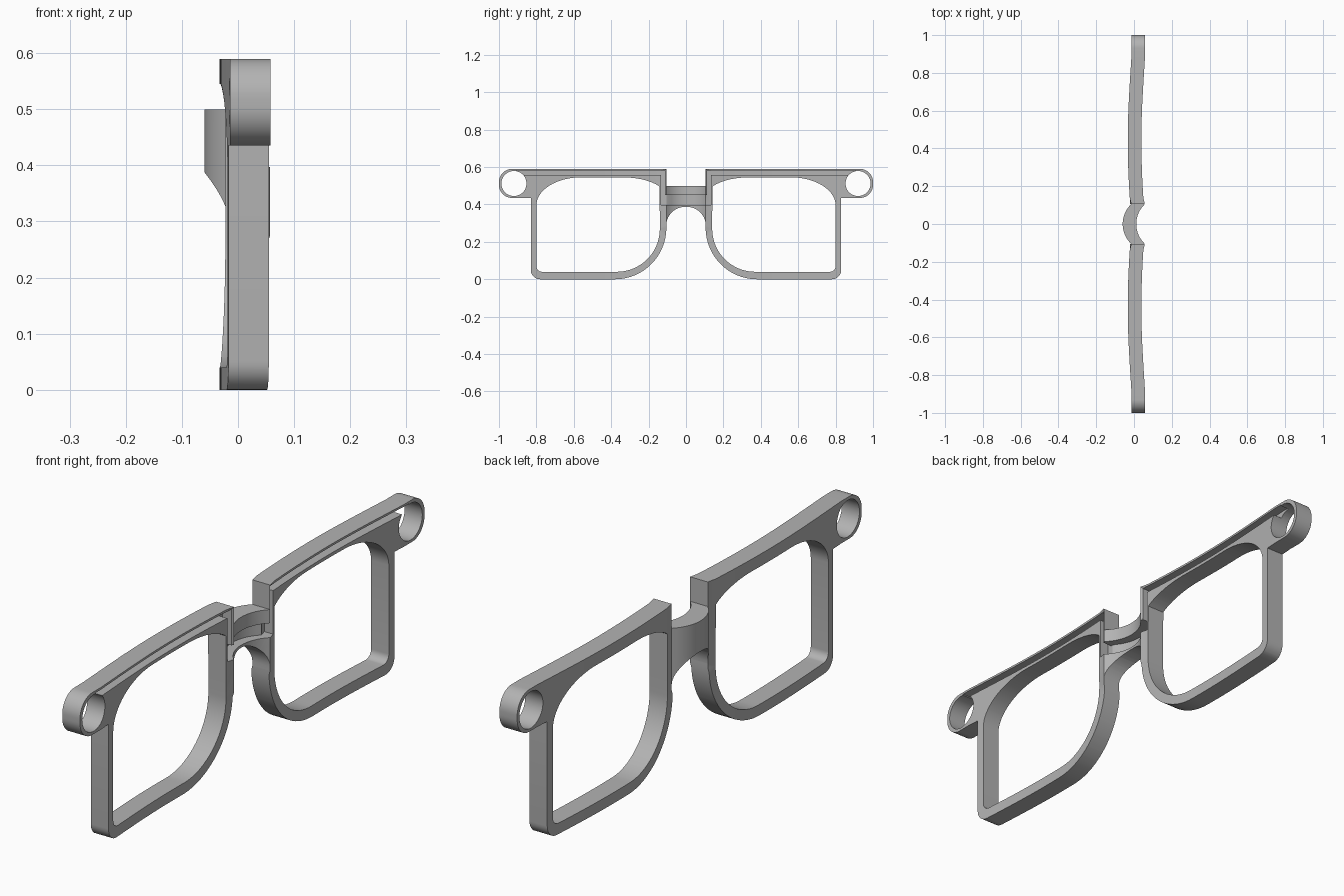
import bpy, bmesh, math
from mathutils import Vector

if "Cube" in bpy.data.objects:
    bpy.data.objects.remove(bpy.data.objects["Cube"])

THICK = 0.072          # front-to-back depth of the frame
GROOVE = 0.036         # depth of the wire channel

grey = bpy.data.materials.new("frame grey")
grey.use_nodes = True
grey.diffuse_color = (0.45, 0.45, 0.45, 1)
grey.node_tree.nodes["Principled BSDF"].inputs["Base Color"].default_value = grey.diffuse_color


def arc(cy, cz, ry, rz, start, end, n=14):
    angles = [math.radians(start + (end - start) * i / n) for i in range(n + 1)]
    return [(cy + ry * math.cos(a), cz + rz * math.sin(a)) for a in angles]


def mirrored(points):
    return [(-y, z) for y, z in reversed(points)]


def prism(name, loops, x0, x1):
    """Fill the loops (outline and holes) in the YZ plane and extrude along X."""
    curve = bpy.data.curves.new(name, 'CURVE')
    curve.dimensions = '2D'
    curve.fill_mode = 'BOTH'
    curve.extrude = (x1 - x0) / 2
    for loop in loops:
        spline = curve.splines.new('POLY')
        spline.points.add(len(loop) - 1)
        spline.use_cyclic_u = True
        for point, (y, z) in zip(spline.points, loop):
            point.co = (y, z, 0, 1)
    temp = bpy.data.objects.new(name + " curve", curve)
    bpy.context.collection.objects.link(temp)
    graph = bpy.context.evaluated_depsgraph_get()
    mesh = bpy.data.meshes.new_from_object(temp.evaluated_get(graph))
    bpy.data.objects.remove(temp)
    bm = bmesh.new()
    bm.from_mesh(mesh)
    bmesh.ops.remove_doubles(bm, verts=bm.verts, dist=1e-5)
    for v in bm.verts:
        y, z, x = v.co
        v.co = (x + (x0 + x1) / 2, y, z)
    bmesh.ops.recalc_face_normals(bm, faces=bm.faces)
    bm.to_mesh(mesh)
    bm.free()
    mesh.name = name
    obj = bpy.data.objects.new(name, mesh)
    bpy.context.collection.objects.link(obj)
    return obj


def bow(y):
    """Offset along X: each rim is gently bowed, the bridge is an arch."""
    y = abs(y)
    if y < 0.105:
        r = 0.145
        return -0.024 + r - math.sqrt(r * r - y * y)
    if y < 0.45:
        return 0.003 + 0.013 * ((0.45 - y) / 0.345) ** 2
    t = min(1, (y - 0.45) / 0.43)
    return 0.003 + 0.019 * t * t * (1.6 - 0.6 * t)


# Outline of one half: bridge top, brow, hinge ring, rim, nose arch
half = [(0.105, 0.5), (0.105, 0.59)]
half += arc(0.93, 0.52, 0.07, 0.07, 90, 0)
half += arc(0.93, 0.505, 0.07, 0.07, 0, -90)
half += [(0.83, 0.435)]
half += arc(0.78, 0.05, 0.05, 0.05, 0, -90, 8)
half += arc(0.38, 0.275, 0.275, 0.275, -90, -180, 24)
half += arc(0, 0.29, 0.105, 0.098, 0, 84)
outline = half + mirrored(half)

# Lens opening and hinge hole
lens = arc(0.56, 0.395, 0.24, 0.15, 0, 90, 18)
lens += arc(0.34, 0.445, 0.23, 0.1, 90, 150, 12)
lens += arc(0.37, 0.27, 0.23, 0.23, 180, 270, 24)
lens += arc(0.77, 0.07, 0.03, 0.03, -90, 0, 8)
hole = arc(0.92, 0.512, 0.067, 0.067, 0, 352.5, 47)

frame = prism("glasses_frame", [outline, lens, mirrored(lens), hole, mirrored(hole)],
              -THICK / 2, THICK / 2)
frame.data.materials.clear()
frame.data.materials.append(grey)

# Wire channel: along each brow, down beside the bridge and across it
channel = [(0.112, 0.45), (0.112, 0.582), (0.91, 0.582), (0.91, 0.557),
           (0.133, 0.557), (0.133, 0.397)]
cutter = prism("channel_cutter", [channel + mirrored(channel)],
               THICK / 2 - GROOVE, THICK / 2 + 0.05)
cutter.hide_render = True
cut = frame.modifiers.new("channel", 'BOOLEAN')
cut.operation = 'DIFFERENCE'
cut.solver = 'EXACT'
cut.object = cutter
graph = bpy.context.evaluated_depsgraph_get()
carved = bpy.data.meshes.new_from_object(frame.evaluated_get(graph))
frame.modifiers.clear()
frame.data = carved
bpy.data.objects.remove(cutter)

# Slice across the width, then bend
bm = bmesh.new()
bm.from_mesh(carved)
bmesh.ops.triangulate(bm, faces=bm.faces)
cuts = [0.105 * i / 8 for i in range(9)] + [0.105 + 0.775 * i / 22 for i in range(1, 23)]
for y in sorted({s * c for c in cuts for s in (-1, 1)}):
    bmesh.ops.bisect_plane(bm, geom=bm.verts[:] + bm.edges[:] + bm.faces[:],
                           plane_co=Vector((0, y, 0)), plane_no=Vector((0, 1, 0)))
for v in bm.verts:
    v.co.x += bow(v.co.y)
bmesh.ops.triangulate(bm, faces=bm.faces)
bm.to_mesh(carved)
bm.free()

bpy.ops.object.select_all(action='DESELECT')
frame.select_set(True)
bpy.context.view_layer.objects.active = frame
bpy.ops.object.shade_smooth_by_angle(angle=math.radians(30))
